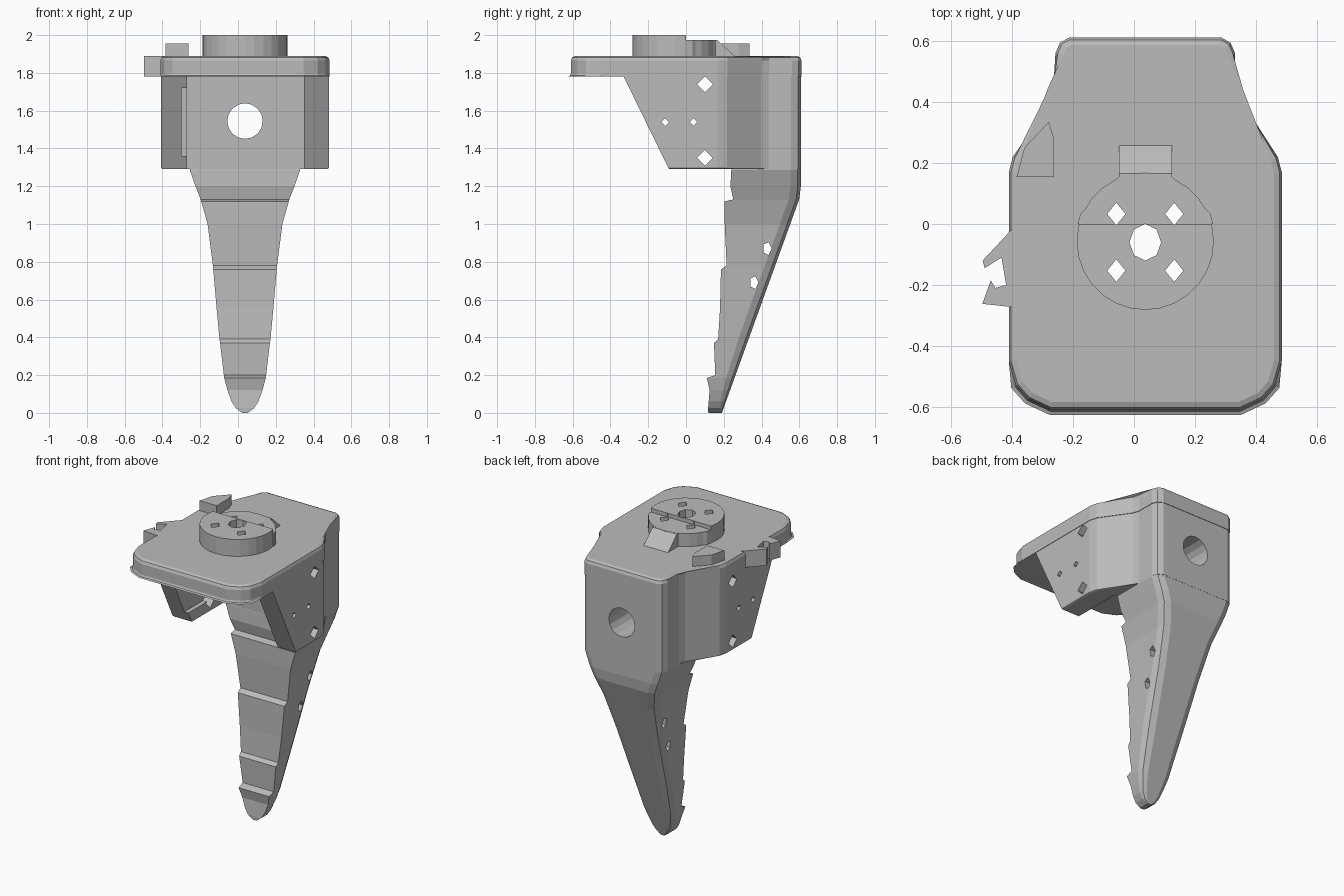
import bpy, bmesh, math

if "Cube" in bpy.data.objects:
    bpy.data.objects.remove(bpy.data.objects["Cube"])

grey = bpy.data.materials.new("plain grey")
grey.diffuse_color = (0.5, 0.5, 0.5, 1)
grey.use_nodes = True
grey.node_tree.nodes["Principled BSDF"].inputs["Base Color"].default_value = grey.diffuse_color
CX = 0.037


def to_object(name, bm):
    bmesh.ops.recalc_face_normals(bm, faces=bm.faces[:])
    mesh = bpy.data.meshes.new(name)
    bm.to_mesh(mesh)
    bm.free()
    mesh.materials.append(grey)
    ob = bpy.data.objects.new(name, mesh)
    bpy.context.collection.objects.link(ob)
    return ob


def loft(name, rings, bevels=()):
    """Skin a stack of equal-length rings; bevels are (edge rule, size)."""
    bm = bmesh.new()
    rows = [[bm.verts.new(p) for p in ring] for ring in rings]
    n = len(rows[0])
    for a, b in zip(rows, rows[1:]):
        for i in range(n):
            j = (i + 1) % n
            bm.faces.new((a[i], a[j], b[j], b[i]))
    bm.faces.new(rows[0])
    bm.faces.new(rows[-1])
    for rule, size in bevels:
        edges = [e for e in bm.edges if all(rule(v.co) for v in e.verts)]
        bmesh.ops.bevel(bm, geom=edges, offset=size, segments=2,
                        profile=0.5, affect='EDGES', clamp_overlap=True)
    return to_object(name, bm)


def prism(name, pts, axis, lo, hi, bevels=()):
    place = {'x': lambda a, b, h: (h, a, b),
             'y': lambda a, b, h: (a, h, b),
             'z': lambda a, b, h: (a, b, h)}[axis]
    return loft(name, [[place(a, b, h) for a, b in pts] for h in (lo, hi)], bevels)


def ngon(cx, cy, r, n, ry=None):
    return [(cx + r * math.cos(2 * math.pi * i / n),
             cy + (ry or r) * math.sin(2 * math.pi * i / n)) for i in range(n)]


def rect(a0, a1, b0, b1):
    return [(a0, b0), (a1, b0), (a1, b1), (a0, b1)]


def cut(target, *cutters):
    for c in cutters:
        c.hide_render = True
        mod = target.modifiers.new("cut", 'BOOLEAN')
        mod.operation, mod.solver, mod.object = 'DIFFERENCE', 'EXACT', c
        bpy.context.view_layer.objects.active = target
        bpy.ops.object.modifier_apply(modifier=mod.name)
        bpy.data.objects.remove(c)


# Bottle-shaped outline, right half from front to back, then mirrored
half = [(0.31, -0.61), (0.385, -0.575), (0.425, -0.53), (0.448, -0.45),
        (0.448, 0.17), (0.435, 0.22), (0.31, 0.40), (0.295, 0.44),
        (0.295, 0.56), (0.28, 0.595), (0.25, 0.612)]


def outline(inset):
    right = [(CX + x - inset, y - math.copysign(inset, y)) for x, y in half]
    return right + [(2 * CX - x, y) for x, y in reversed(right)]


# Top plate with rounded rim
plate = prism("top_plate", outline(0), 'z', 1.78, 1.89, [
    (lambda c: c.z > 1.885, 0.025),
    (lambda c: c.z < 1.785 and c.y < -0.35, 0.025)])

# Housing: two side walls and a thick back, open to the front and below
housing = prism("housing", outline(0.003), 'z', 1.29, 1.84,
                [(lambda c: c.z < 1.295 and c.y < 0.42, 0.045)])
cut(housing,
    prism("front_slope", [(-1, 1.9), (-0.39, 1.9), (-0.33, 1.78), (-0.09, 1.29),
                          (-0.09, 1.1), (-1, 1.1)], 'x', -1, 1),
    prism("cavity", rect(-0.27, 0.35, -1, 0.24), 'z', 1.1, 1.9),
    prism("side_recess", rect(-0.30, -0.2, 1.36, 1.72), 'y', -1, 0.2),
    prism("back_hole", ngon(CX, 1.545, 0.094, 16), 'y', 0.1, 0.8))
for y, z, r in ((0.1, 1.74, 0.042), (0.1, 1.35, 0.042),
                (-0.11, 1.54, 0.02), (0.04, 1.54, 0.02)):
    cut(housing, prism("screw_hole", ngon(y, z, r, 4), 'x', -1, 1))

# Round horn on the plate, with its tapered arm and ramp
horn = prism("round_horn", ngon(CX, -0.057, 0.225, 28), 'z', 1.87, 2.0)
cut(horn, prism("horn_step", rect(-0.5, 0.5, 0.0, 0.5), 'z', 1.975, 2.1))
arm = loft("horn_arm", [
    [(-0.185, 0.0, z), (0.26, 0.0, z), (0.25, 0.035, z), (0.125, 0.155, z),
     (0.125, y, z), (-0.05, y, z), (-0.05, 0.155, z), (-0.175, 0.035, z)]
    for z, y in ((1.87, 0.28), (1.974, 0.165))])
for part in (plate, horn, arm):
    cut(part, prism("centre_hole", ngon(CX, -0.06, 0.052, 8, 0.06), 'z', 1.5, 2.2))
    for sx in (-1, 1):
        for sy in (-1, 1):
            cut(part, prism("horn_hole", ngon(CX + sx * 0.095, -0.06 + sy * 0.093,
                                              0.03, 4, 0.037), 'z', 1.5, 2.2))

# Broken clip on the left rim
prism("side_clip", [(-0.38, 0.005), (-0.497, -0.12), (-0.49, -0.145), (-0.435, -0.11),
                    (-0.42, -0.20), (-0.455, -0.21), (-0.47, -0.185),
                    (-0.498, -0.262), (-0.38, -0.275)], 'z', 1.781, 1.889)

# Small wedge on the left shoulder
prism("shoulder_wedge", [(-0.385, 0.155), (-0.262, 0.155), (-0.262, 0.28),
                         (-0.28, 0.335), (-0.36, 0.25)], 'z', 1.86, 1.955)

# Finger: height, half width, front depth; front is stepped with ridges
sections = [(1.31, 0.292, 0.245), (1.285, 0.292, 0.24), (1.2, 0.262, 0.235),
            (1.13, 0.235, 0.25), (1.12, 0.232, 0.205), (1.0, 0.198, 0.205),
            (0.78, 0.17, 0.215), (0.76, 0.168, 0.185), (0.55, 0.15, 0.18),
            (0.39, 0.135, 0.17), (0.37, 0.132, 0.148), (0.2, 0.112, 0.155),
            (0.185, 0.11, 0.11), (0.12, 0.093, 0.125), (0.06, 0.071, 0.12),
            (0.025, 0.048, 0.117), (0.0, 0.015, 0.118)]
rings = []
for z, w, y0 in sections:
    y1 = min(0.608, 0.19 + 0.42 * z / 1.16)
    c = min(0.055, 0.4 * w, 0.45 * (y1 - y0))
    rings.append([(CX + x, y, z) for x, y in (
        (-w, y0), (w, y0), (w, y1 - c), (w - 0.3 * c, y1 - 0.3 * c), (w - c, y1),
        (c - w, y1), (0.3 * c - w, y1 - 0.3 * c), (-w, y1 - c))])
finger = loft("finger", rings)
for y, z in ((0.43, 0.87), (0.36, 0.69)):
    cut(finger, prism("tendon_hole", ngon(y, z, 0.024, 5, 0.036), 'x', -1, 1))
